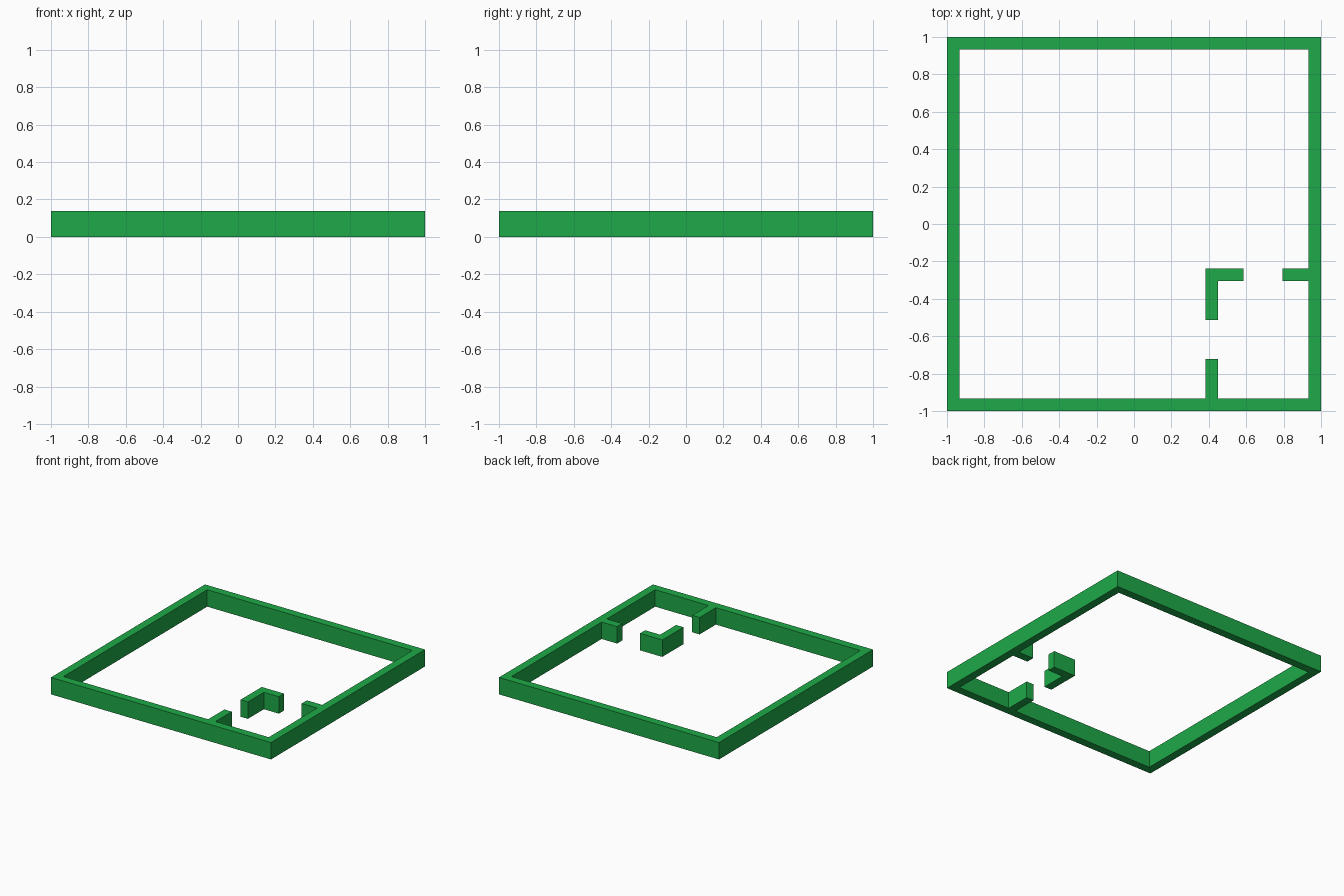
import bpy
import bmesh

if "Cube" in bpy.data.objects:
    bpy.data.objects.remove(bpy.data.objects["Cube"])

H = 0.139            # wall height
T = 0.067            # wall thickness
I = 1 - T            # inner face of the outer wall
RX, RY = 0.382, -0.238            # outer corner of the small room
DOOR_X = (0.585, 0.793)           # opening in the room's back wall
DOOR_Y = (-0.722, -0.513)         # opening in the room's left wall

green = bpy.data.materials.new("wall_green")
green.diffuse_color = (0.013, 0.40, 0.065, 1)
green.use_nodes = True
green.node_tree.nodes["Principled BSDF"].inputs["Base Color"].default_value = green.diffuse_color


def extrude_plan(name, loops):
    """Fill closed plan outlines (later loops are holes) and raise them to wall height."""
    bm = bmesh.new()
    for pts in loops:
        vs = [bm.verts.new((x, y, 0)) for x, y in pts]
        for a, b in zip(vs, vs[1:] + vs[:1]):
            bm.edges.new((a, b))
    bmesh.ops.triangle_fill(bm, use_beauty=True, edges=bm.edges[:], normal=(0, 0, 1))
    res = bmesh.ops.extrude_face_region(bm, geom=bm.faces[:], use_keep_orig=True)
    top = [g for g in res["geom"] if isinstance(g, bmesh.types.BMVert)]
    bmesh.ops.translate(bm, verts=top, vec=(0, 0, H))
    bmesh.ops.recalc_face_normals(bm, faces=bm.faces[:])
    mesh = bpy.data.meshes.new(name)
    bm.to_mesh(mesh)
    bm.free()
    mesh.materials.append(green)
    ob = bpy.data.objects.new(name, mesh)
    bpy.context.collection.objects.link(ob)
    return ob


# Perimeter wall with the two door stubs growing out of its inner face
extrude_plan("perimeter_wall", [
    [(-1, -1), (1, -1), (1, 1), (-1, 1)],
    [(-I, -I),
     (RX, -I), (RX, DOOR_Y[0]), (RX + T, DOOR_Y[0]), (RX + T, -I),
     (I, -I),
     (I, RY - T), (DOOR_X[1], RY - T), (DOOR_X[1], RY), (I, RY),
     (I, I), (-I, I)],
])

# Free-standing L-shaped corner of the small room
extrude_plan("room_corner_wall", [
    [(RX, RY), (RX, DOOR_Y[1]), (RX + T, DOOR_Y[1]), (RX + T, RY - T),
     (DOOR_X[0], RY - T), (DOOR_X[0], RY)],
])
